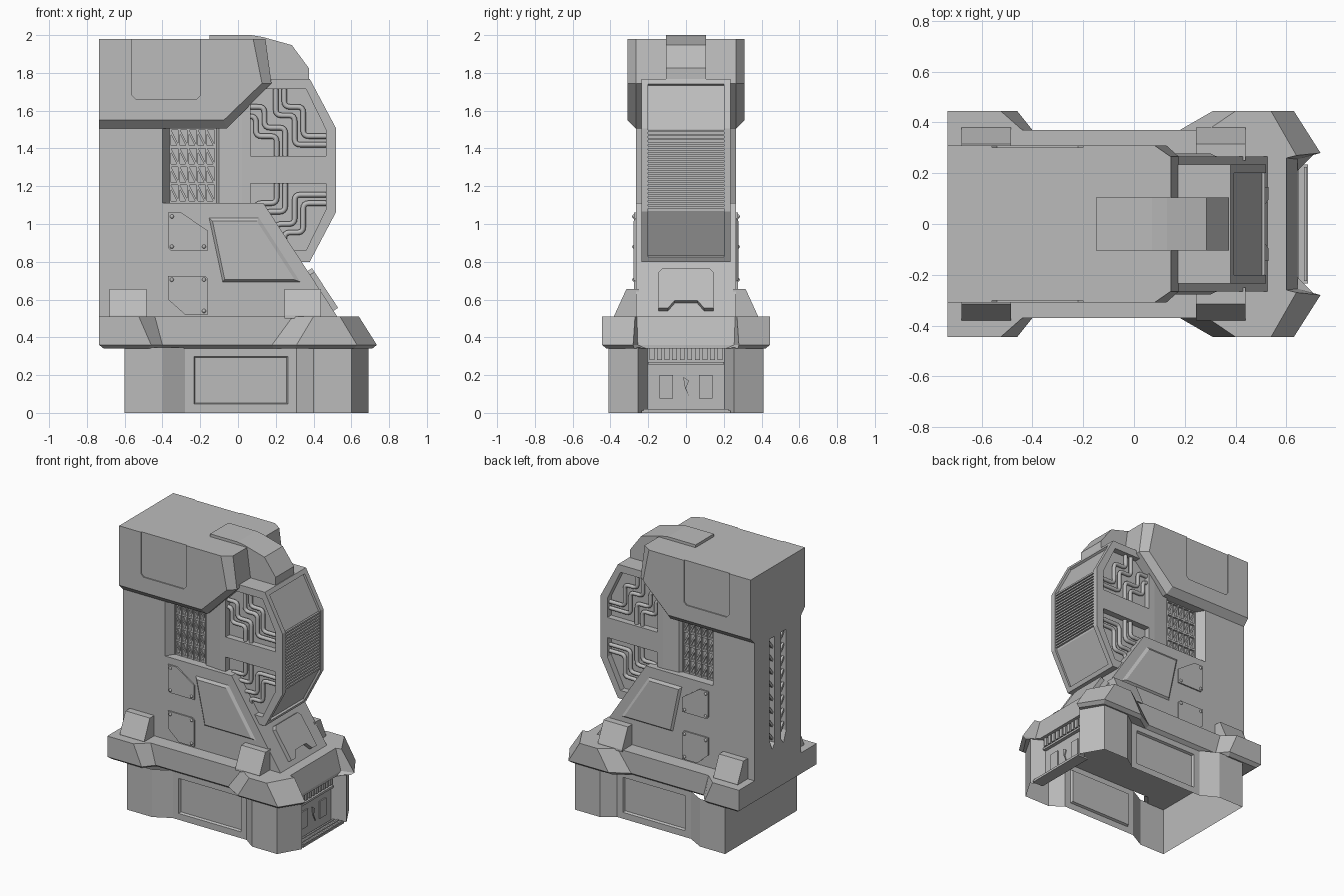
import bpy, bmesh
from mathutils import Vector, Matrix

old = bpy.data.objects.get("Cube")
if old:
    bpy.data.objects.remove(old)

grey = bpy.data.materials.new("plain grey")
grey.use_nodes = True
grey.diffuse_color = (0.5, 0.5, 0.5, 1)
grey.node_tree.nodes["Principled BSDF"].inputs["Base Color"].default_value = (0.5, 0.5, 0.5, 1)


def finish(name, bm, mirror=False):
    bmesh.ops.recalc_face_normals(bm, faces=bm.faces[:])
    me = bpy.data.meshes.new(name)
    bm.to_mesh(me)
    bm.free()
    me.materials.append(grey)
    ob = bpy.data.objects.new(name, me)
    bpy.context.collection.objects.link(ob)
    if mirror:
        mod = ob.modifiers.new("mirror", 'MIRROR')
        mod.use_axis = (False, True, False)
        mod.use_mirror_merge = False
    return ob


def loft_bm(loops, caps=True):
    bm = bmesh.new()
    rings = [[bm.verts.new(p) for p in loop] for loop in loops]
    n = len(rings[0])
    for r, s in zip(rings, rings[1:]):
        for i in range(n):
            j = (i + 1) % n
            bm.faces.new((r[i], r[j], s[j], s[i]))
    if caps:
        bm.faces.new(rings[0])
        bm.faces.new(rings[-1])
    return bm


def place(pts, axis, t):
    if axis == 'x':
        return [(t, a, b) for a, b in pts]
    if axis == 'y':
        return [(a, t, b) for a, b in pts]
    return [(a, b, t) for a, b in pts]


def extrude(name, pts, axis, a, b, mirror=False):
    return finish(name, loft_bm([place(pts, axis, a), place(pts, axis, b)]), mirror)


def rect(a0, a1, b0, b1):
    return [(a0, b0), (a1, b0), (a1, b1), (a0, b1)]


def both(half):
    # close a half plan outline across the centre plane
    return half + [(x, -y) for x, y in reversed(half)]


def cut(target, cutter):
    mod = target.modifiers.new("cut", 'BOOLEAN')
    mod.operation = 'DIFFERENCE'
    mod.solver = 'EXACT'
    mod.object = cutter
    cutter.hide_render = True
    bpy.context.view_layer.objects.active = target
    bpy.ops.object.modifier_apply(modifier=mod.name)
    bpy.data.objects.remove(cutter)


def bar(bm, p, q, w, d=None):
    p, q = Vector(p), Vector(q)
    rot = (q - p).to_track_quat('Z', 'Y').to_matrix().to_4x4()
    size = Matrix.Diagonal((w, d or w, (q - p).length, 1))
    bmesh.ops.create_cube(bm, size=1, matrix=Matrix.Translation((p + q) / 2) @ rot @ size)


# Lower base: open-bottomed shell with an inset panel on each long side
half = [(-.6, .41), (-.4, .41), (-.28, .345), (.31, .345), (.4, .41), (.6, .41), (.69, .255), (.6, .205)]
bm = loft_bm([place(both(half), 'z', 0), place(both(half), 'z', .345)], caps=False)
bmesh.ops.recalc_face_normals(bm, faces=bm.faces[:])
walls = [f for f in bm.faces if abs(f.normal.y) > .99 and f.calc_area() > .15]
bmesh.ops.inset_individual(bm, faces=walls, thickness=.065)
bmesh.ops.inset_individual(bm, faces=walls, thickness=.01, depth=-.016)
finish("lower_base", bm)

# Plinth tier with clawed front corners
top = [(-.735, .445), (-.525, .445), (-.44, .37), (.29, .37), (.4, .445), (.54, .445), (.64, .27), (.6, .26)]
mid = [(-.735, .445), (-.46, .445), (-.4, .37), (.18, .37), (.31, .445), (.63, .445), (.735, .28), (.645, .255)]
low = [(-.71, .42), (-.475, .42), (-.41, .345), (.19, .345), (.3, .42), (.615, .42), (.71, .275), (.645, .21)]
finish("plinth_tier", loft_bm([place(both(p), 'z', z) for p, z in ((low, .34), (mid, .36), (top, .51))]))

# Recessed end bay: tray, ledge, teeth and plates
extrude("tray", rect(.6, .685, -.235, .235), 'z', 0, .012)
bm = bmesh.new()
for x in (.615, .645, .675):
    bar(bm, (x, -.225, .014), (x, .225, .014), .012)
finish("tray_ribs", bm)
extrude("bay_ledge", rect(-.2, .2, .255, .27), 'x', .598, .625)
bm = bmesh.new()
for i in range(10):
    y = -.18 + i * .04
    bar(bm, (.61, y, .28), (.61, y, .34), .026)
finish("bay_teeth", bm)
extrude("bay_plate", rect(.07, .14, .075, .2), 'x', .598, .609, True)
extrude("bay_handle", [(-.015, .19), (.015, .17), (0, .13), (.02, .08), (-.005, .13)], 'x', .598, .608)

# Main body with sloping front and slotted back
body = extrude("main_body", [(-.735, .5), (.532, .5), (.135, 1.11), (-.4, 1.11), (-.4, 1.53), (-.735, 1.53)],
               'y', -.265, .265)
for s in (1, -1):
    slot = [(s * y, z) for y, z in ((.035, 1.47), (.095, 1.47), (.095, .74), (.065, .66), (.035, .7))]
    cut(body, extrude("slot_cutter", slot, 'x', -.8, -.69))
bm = bmesh.new()
for i in range(8):
    z = .72 + i * .095
    bar(bm, (-.712, .035, z), (-.712, .095, z + .075), .016)
finish("back_slot_braces", bm, True)
extrude("core", rect(-.41, .1, 1.0, 1.6), 'y', -.19, .19)

# Lattice windows
bm = bmesh.new()
for c in range(6):
    x = -.36 + c * .048
    bar(bm, (x, .197, 1.11), (x, .197, 1.51), .01, .018)
    for r in range(4):
        z = 1.11 + r * .0975
        if c < 5:
            bar(bm, (x, .195, z + .095), (x + .048, .195, z), .011)
for r in range(5):
    z = 1.115 + r * .0975
    bar(bm, (-.36, .197, z), (-.12, .197, z), .014)
finish("window_lattice", bm, True)
extrude("window_jamb", [(-.4, .265), (-.36, .2), (-.4, .18)], 'z', 1.1, 1.52, True)
extrude("window_post", [(-.12, .18), (-.12, .195), (-.1, .225), (.025, .235), (.025, .18)], 'z', 1.1, 1.62, True)

# Head block with chamfered ends and shallow side panels
inner = [(-.735, 1.505), (-.06, 1.505), (.177, 1.745), (.145, 1.98), (-.735, 1.98)]
outer = [(-.735, 1.55), (-.075, 1.55), (.127, 1.745), (.08, 1.98), (-.735, 1.98)]
head = finish("head_block", loft_bm([place(p, 'y', y) for p, y in
              ((outer, -.31), (inner, -.265), (inner, .265), (outer, .31))]))
panel = [(-.56, 2.1), (-.56, 1.68), (-.54, 1.66), (-.22, 1.66), (-.2, 1.68), (-.2, 2.1)]
for s in (1, -1):
    cut(head, extrude("panel_cutter", panel, 'y', s * .302, s * .35))

# Angled drum housing with pockets and framed front
drum = extrude("drum_housing", [(.02, .8), (.02, 1.768), (.38, 1.768), (.52, 1.505), (.52, 1.065), (.38, .8)],
               'y', -.235, .235)
cut(drum, extrude("front_cutter", [(.381, 1.732), (.504, 1.502), (.504, 1.068), (.381, .833),
                                   (.46, .79), (.6, 1.06), (.6, 1.51), (.46, 1.777)], 'y', -.2, .2))
pocket = [(.065, 1.36), (.465, 1.36), (.465, 1.5), (.36, 1.715), (.065, 1.715)]


def flip(pts):
    return [(x, 2.575 - z) for x, z in pts]


for s in (1, -1):
    for p in (pocket, flip(pocket)):
        cut(drum, extrude("pocket_cutter", p, 'y', s * .19, s * .3))
slat = extrude("drum_grille", rect(.5, .517, 1.083, 1.095), 'y', -.2, .2)
arr = slat.modifiers.new("slats", 'ARRAY')
arr.count = 20
arr.use_relative_offset = False
arr.use_constant_offset = True
arr.constant_offset_displace = (0, 0, .0212)


# Pipes in the pockets
def pipe(name, pts, y):
    path = [Vector((pts[0][0], y, pts[0][1]))]
    corners = [Vector((x, y, z)) for x, z in pts]
    for a, b, c in zip(corners, corners[1:], corners[2:]):
        p, q = b + (a - b).normalized() * .03, b + (c - b).normalized() * .03
        for i in range(5):
            t = i / 4
            path.append(p * (1 - t) ** 2 + b * (2 * t * (1 - t)) + q * t * t)
    path.append(corners[-1])
    cu = bpy.data.curves.new(name, 'CURVE')
    cu.dimensions = '3D'
    cu.bevel_depth = .014
    cu.bevel_resolution = 2
    sp = cu.splines.new('POLY')
    sp.points.add(len(path) - 1)
    for pt, v in zip(sp.points, path):
        pt.co = (*v, 1)
    cu.materials.append(grey)
    bpy.context.collection.objects.link(bpy.data.objects.new(name, cu))


routes = [[(.065, 1.62), (.14, 1.62), (.14, 1.51), (.25, 1.51), (.25, 1.36)],
          [(.065, 1.57), (.095, 1.57), (.095, 1.465), (.205, 1.465), (.205, 1.36)],
          [(.2, 1.715), (.2, 1.575), (.3, 1.575), (.3, 1.42), (.465, 1.42)],
          [(.245, 1.715), (.245, 1.62), (.345, 1.62), (.345, 1.465), (.465, 1.465)]]
for s in (1, -1):
    for r in routes:
        pipe("upper_pipe", r, s * .205)
        pipe("lower_pipe", flip(r), s * .205)

# Top arm reaching over to the drum
extrude("top_arm", [(-.15, 1.97), (-.15, 2), (.07, 2), (.13, 1.99), (.285, 1.947), (.375, 1.825),
                    (.375, 1.765), (.1, 1.765), (.1, 1.97)], 'y', -.105, .105)

# Raised side panel with bevelled rim
rim = [(-.16, 1.04), (.115, 1.04), (.34, .69), (-.085, .69)]
face = [(-.135, 1.015), (.1, 1.015), (.3, .705), (-.07, .705)]
finish("side_panel", loft_bm([place(rim, 'y', .26), place(face, 'y', .278)]), True)

# Clipped cover plates with bolts
covers = {"upper_cover": [(-.37, 1.06), (-.3, 1.06), (-.16, .965), (-.16, .86), (-.355, .86), (-.37, .875)],
          "lower_cover": [(-.37, .725), (-.175, .725), (-.16, .71), (-.16, .52), (-.28, .52), (-.37, .6)]}
for name, pts in covers.items():
    extrude(name, pts, 'y', .26, .274, True)
bm = bmesh.new()
for x, z in ((-.35, 1.04), (-.35, .88), (-.18, .88), (-.35, .705), (-.18, .705), (-.18, .54)):
    bmesh.ops.create_uvsphere(bm, u_segments=10, v_segments=6, radius=.011,
                              matrix=Matrix.Translation((x, .274, z)))
finish("cover_bolts", bm, True)

# Sloped foot brackets
bracket = [(.25, .5), (.38, .5), (.38, .515), (.315, .657), (.25, .657)]
for name, x in (("rear_bracket", -.68), ("front_bracket", .245)):
    extrude(name, bracket, 'x', x, x + .195, True)

# Hatch lying on the front slope
edge = [(.145, .54), (.145, .73), (.125, .75)]
outline = [(.06, .58), (.095, .54)] + edge
outline += [(-y, z) for y, z in reversed(outline)]
base = [Vector((.13 + (1.11 - z) * .658, y, z)) for y, z in outline]
finish("slope_hatch", loft_bm([base, [p + Vector((.025, 0, .016)) for p in base]]))
